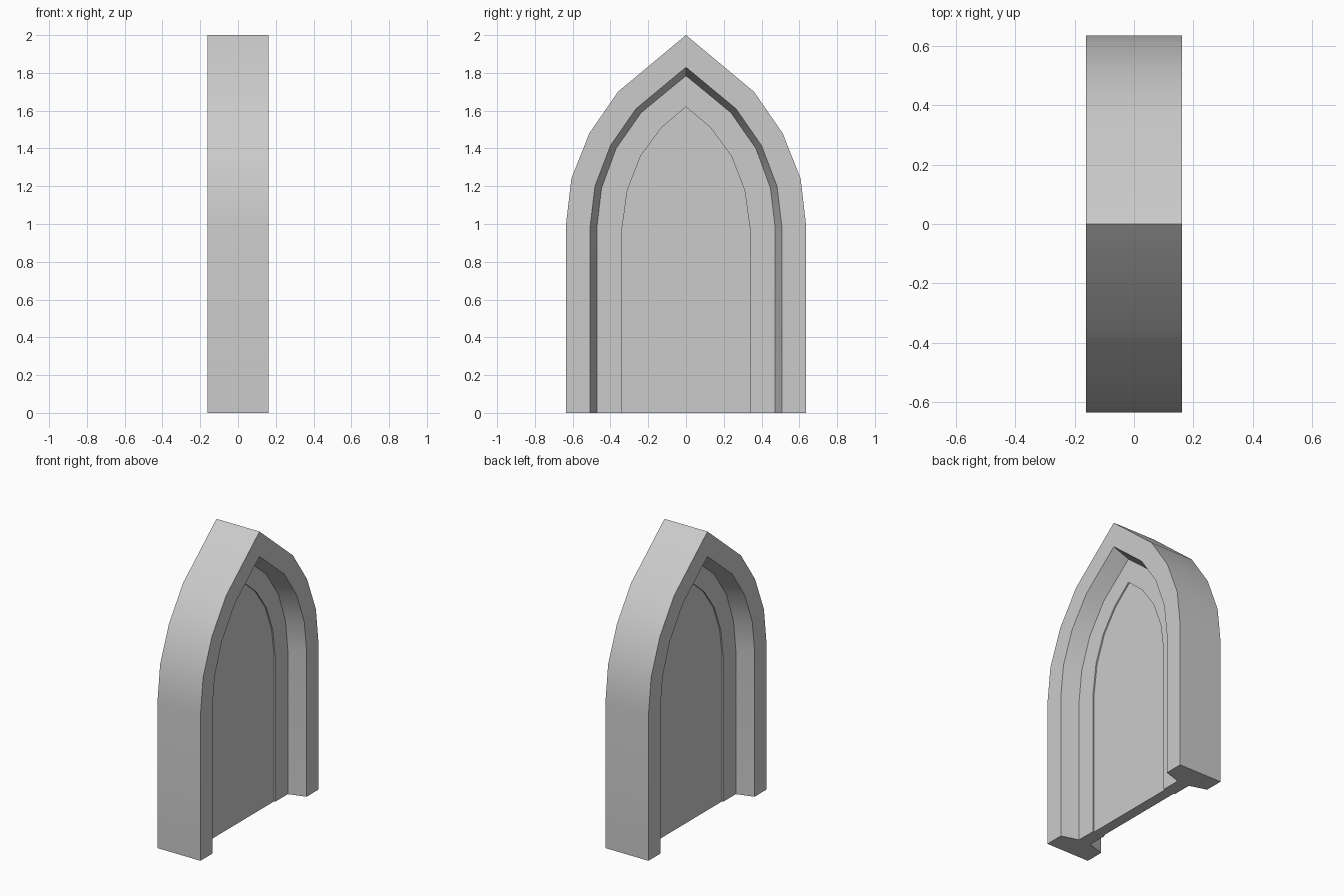
import bpy, bmesh, math

if "Cube" in bpy.data.objects:
    bpy.data.objects.remove(bpy.data.objects["Cube"])

# Half outlines (y, z) from the foot up to the pointed apex
OUTER = [(0.635, 0), (0.635, 1.0), (0.607, 1.24), (0.512, 1.48), (0.36, 1.70), (0, 2.0)]
OPENING = [(0.507, 0), (0.507, 0.99), (0.482, 1.20), (0.40, 1.415), (0.265, 1.61), (0, 1.83)]
REVEAL = [(0.472, 0), (0.472, 0.98), (0.447, 1.19), (0.37, 1.40), (0.237, 1.59), (0, 1.785)]
PANEL = [(0.338, 0), (0.338, 0.98), (0.31, 1.18), (0.24, 1.36), (0.13, 1.51), (0, 1.62)]

HALF = 0.162     # half depth of the frame
DOOR = 0.045     # half thickness of the door rim
INSET = 0.036    # half thickness of the recessed middle panel


def arch(half):
    """Mirror a half outline into a full foot-to-foot arch."""
    return half + [(-y, z) for y, z in reversed(half[:-1])]


def loop(bm, half, x):
    return [bm.verts.new((x, y, z)) for y, z in arch(half)]


bm = bmesh.new()
# Cross-section: in from the front panel, round the frame, to the back panel
section = [(PANEL, INSET), (PANEL, DOOR), (REVEAL, DOOR), (OPENING, HALF), (OUTER, HALF)]
section += [(p, -x) for p, x in reversed(section)]
loops = [loop(bm, p, x) for p, x in section]
for a, b in zip(loops, loops[1:]):
    for i in range(len(a) - 1):
        bm.faces.new((a[i], a[i + 1], b[i + 1], b[i]))

# Feet of the frame
for end in (0, -1):
    bm.faces.new([l[end] for l in loops])

# Recessed middle panel: front, back and underside
front, back = loops[0], loops[-1]
bm.faces.new(front)
bm.faces.new(back)
bm.faces.new((front[0], front[-1], back[-1], back[0]))
bmesh.ops.recalc_face_normals(bm, faces=bm.faces)

mesh = bpy.data.meshes.new("arched_doorway")
bm.to_mesh(mesh)
bm.free()
door = bpy.data.objects.new("arched_doorway", mesh)
bpy.context.collection.objects.link(door)

# Smooth along the arch, crisp at the frame edges
bpy.context.view_layer.objects.active = door
door.select_set(True)
bpy.ops.object.shade_smooth_by_angle(angle=math.radians(30))
